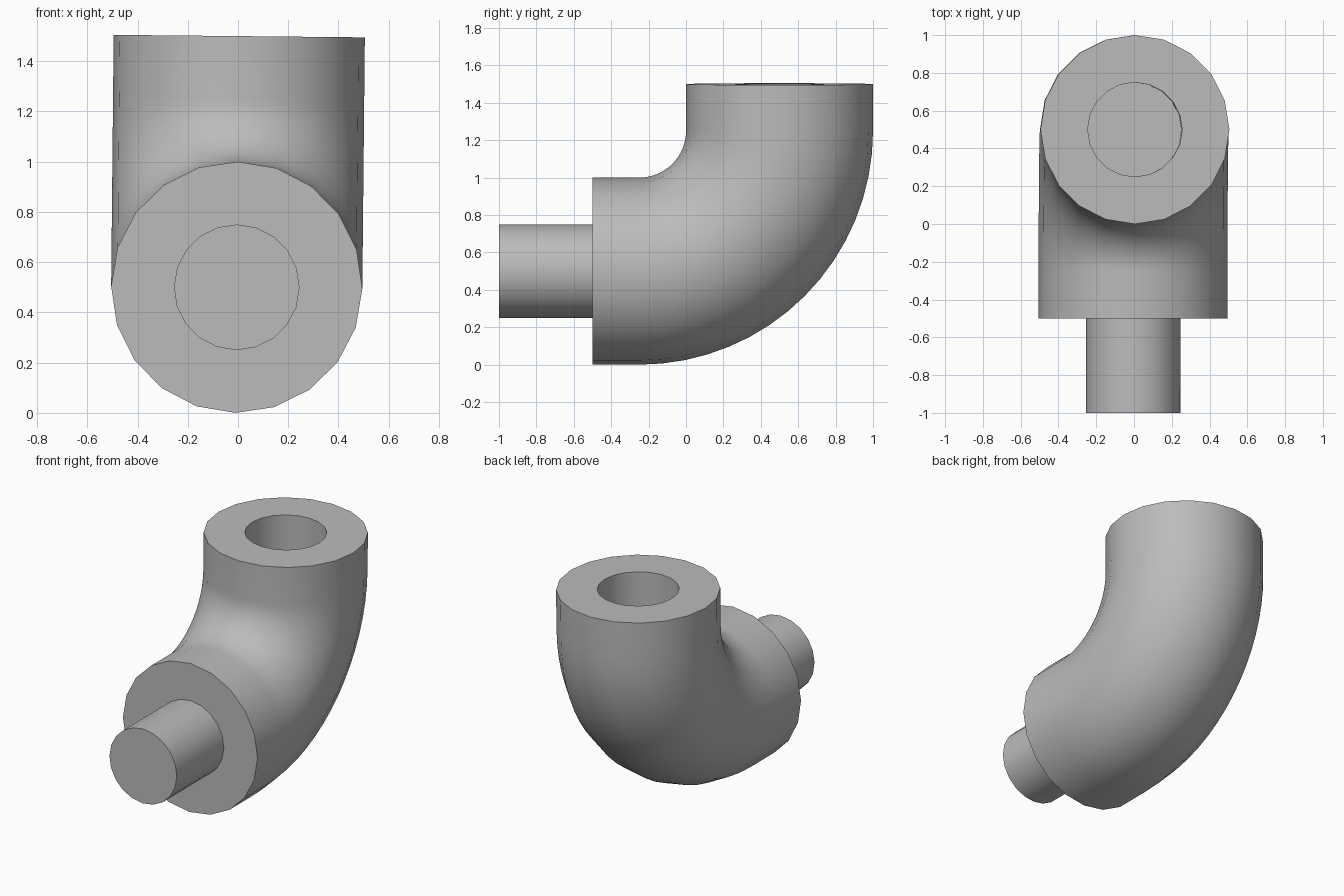
import bpy, bmesh, math
from mathutils import Vector, Matrix

cube = bpy.data.objects.get("Cube")
if cube:
    bpy.data.objects.remove(cube, do_unlink=True)

SIDES = 20
BEND_STEPS = 16
# Slight lean of the whole part about the front-back axis
LEAN = (Matrix.Translation((0, 0, 1)) @ Matrix.Rotation(math.radians(0.57), 4, 'Y')
        @ Matrix.Translation((0, 0, -1)))

grey = bpy.data.materials.new("grey")
grey.use_nodes = True
grey.diffuse_color = (0.5, 0.5, 0.5, 1)
grey.node_tree.nodes["Principled BSDF"].inputs["Base Color"].default_value = (0.5, 0.5, 0.5, 1)


def sweep(name, rings):
    """Skin circles given as (centre y, centre z, turn, radius); cap both ends."""
    bm = bmesh.new()
    loops = []
    for y, z, turn, radius in rings:
        up = Vector((0, -math.sin(turn), math.cos(turn)))
        loop = []
        for i in range(SIDES):
            a = math.tau * i / SIDES
            p = Vector((0, y, z)) + radius * (Vector((math.cos(a), 0, 0)) + up * math.sin(a))
            loop.append(bm.verts.new(p))
        loops.append(loop)
    for a, b in zip(loops, loops[1:]):
        for i in range(SIDES):
            j = (i + 1) % SIDES
            bm.faces.new((a[i], a[j], b[j], b[i]))
    bm.faces.new(loops[0][::-1])
    bm.faces.new(loops[-1])
    bmesh.ops.recalc_face_normals(bm, faces=bm.faces)
    bm.transform(LEAN)
    mesh = bpy.data.meshes.new(name)
    bm.to_mesh(mesh)
    bm.free()
    mesh.materials.append(grey)
    obj = bpy.data.objects.new(name, mesh)
    bpy.context.collection.objects.link(obj)
    bpy.ops.object.select_all(action='DESELECT')
    obj.select_set(True)
    bpy.context.view_layer.objects.active = obj
    bpy.ops.object.shade_smooth_by_angle(angle=math.radians(40))
    return obj


# Elbow: straight collar, quarter bend, straight collar, then the socket inside
quarter = math.pi / 2
rings = [(-0.5, 0.5, 0, 0.5)]
for k in range(BEND_STEPS + 1):
    t = quarter * k / BEND_STEPS
    rings.append((-0.25 + 0.75 * math.sin(t), 1.25 - 0.75 * math.cos(t), t, 0.5))
rings += [(0.5, 1.5, quarter, 0.5),
          (0.5, 1.5, quarter, 0.25),
          (0.5, 1.0, quarter, 0.25)]
sweep("elbow_with_socket", rings)

# Peg on the front face
sweep("front_peg", [(-1, 0.5, 0, 0.25), (-0.5, 0.5, 0, 0.25)])
